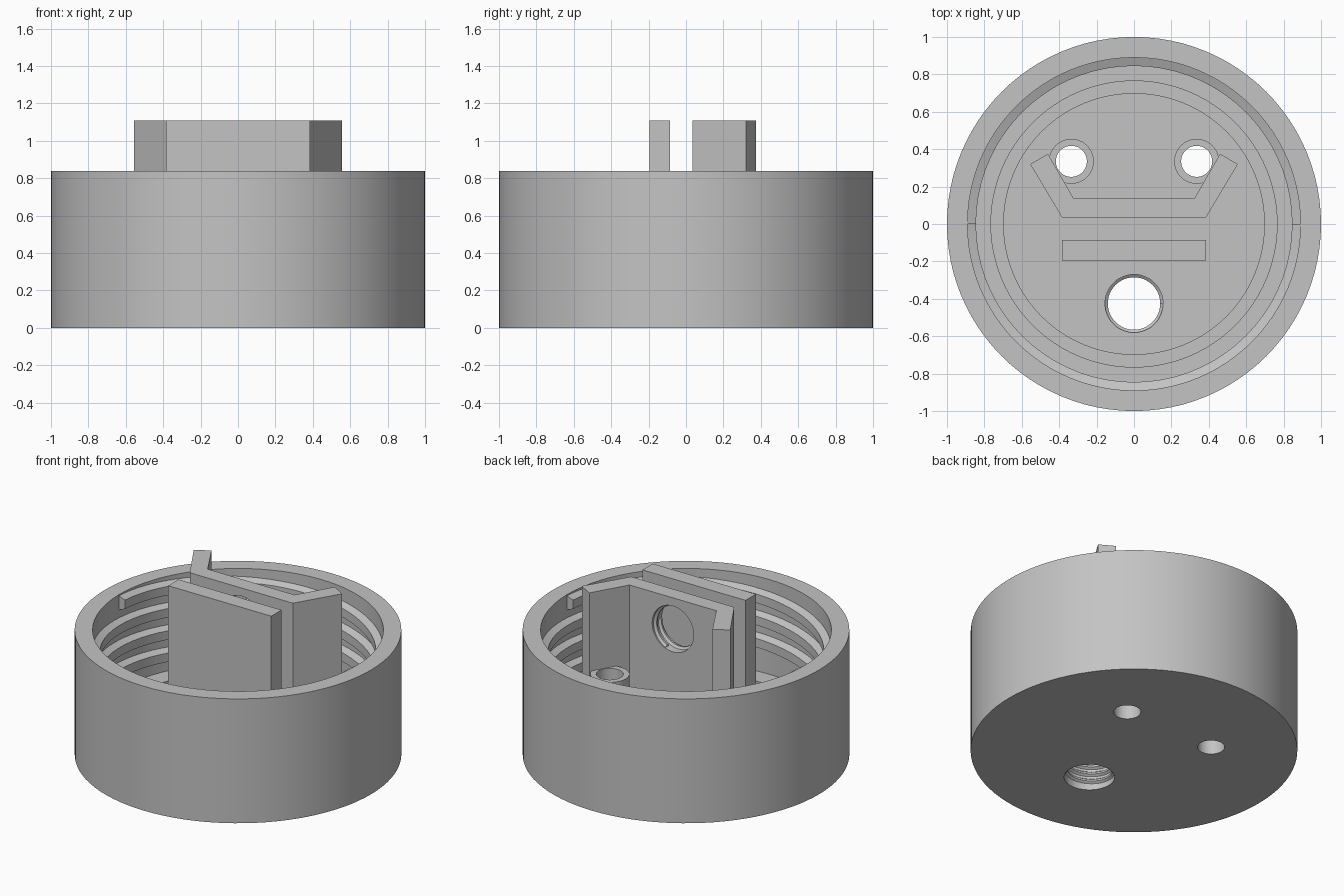
import bpy, bmesh, math
from mathutils import Matrix, Vector

cube = bpy.data.objects.get("Cube")
if cube:
    bpy.data.objects.remove(cube, do_unlink=True)

grey = bpy.data.materials.new("plain_grey")
grey.use_nodes = True
GREY = (0.55, 0.55, 0.55, 1)
grey.diffuse_color = GREY
grey.node_tree.nodes["Principled BSDF"].inputs["Base Color"].default_value = GREY

RIM, FLOOR, TOP = 0.84, 0.2, 1.11
BORE = 0.89
POST_X, POST_Y, POST_HOLE = 0.335, 0.335, 0.083
PORT_R = 0.155
WALL_FRONT, WALL_BACK = 0.035, 0.14
PORT_Z = 0.9


def make(name, bm):
    bmesh.ops.recalc_face_normals(bm, faces=bm.faces)
    mesh = bpy.data.meshes.new(name)
    bm.to_mesh(mesh)
    bm.free()
    mesh.materials.append(grey)
    obj = bpy.data.objects.new(name, mesh)
    bpy.context.collection.objects.link(obj)
    return obj


def activate(obj):
    bpy.ops.object.select_all(action='DESELECT')
    obj.select_set(True)
    bpy.context.view_layer.objects.active = obj


def lathe(name, profile, steps=96):
    bm = bmesh.new()
    verts = [bm.verts.new((r, 0, z)) for r, z in profile]
    edges = [bm.edges.new(pair) for pair in zip(verts, verts[1:])]
    bmesh.ops.spin(bm, geom=verts + edges, cent=(0, 0, 0), axis=(0, 0, 1),
                   angle=math.tau, steps=steps)
    bmesh.ops.remove_doubles(bm, verts=bm.verts, dist=1e-4)
    return make(name, bm)


def prism(name, outline, z0, z1):
    bm = bmesh.new()
    face = bm.faces.new([bm.verts.new((x, y, z0)) for x, y in outline])
    up = bmesh.ops.extrude_face_region(bm, geom=[face])
    moved = [v for v in up["geom"] if isinstance(v, bmesh.types.BMVert)]
    bmesh.ops.translate(bm, verts=moved, vec=(0, 0, z1 - z0))
    return make(name, bm)


def cylinder(name, radius, depth, matrix, segments=48):
    bm = bmesh.new()
    bmesh.ops.create_cone(bm, cap_ends=True, segments=segments, radius1=radius,
                          radius2=radius, depth=depth, matrix=matrix)
    return make(name, bm)


def drill(obj, radius, depth, matrix):
    cutter = cylinder("hole_cutter", radius, depth, matrix)
    cutter.hide_render = True
    mod = obj.modifiers.new("hole", 'BOOLEAN')
    mod.operation, mod.solver, mod.object = 'DIFFERENCE', 'EXACT', cutter
    activate(obj)
    bpy.ops.object.modifier_apply(modifier=mod.name)
    bpy.data.objects.remove(cutter, do_unlink=True)


def thread(name, root, crest, half_root, half_crest, lead, turns, z_top,
           start=0.0, matrix=Matrix(), per_turn=72):
    """Trapezoid ridge descending clockwise from its top end."""
    section = [(root, half_root), (crest, half_crest),
               (crest, -half_crest), (root, -half_root)]
    bm = bmesh.new()
    rings = []
    count = int(turns * per_turn)
    for i in range(count + 1):
        t = i / per_turn
        a = start - t * math.tau
        rings.append([bm.verts.new((r * math.cos(a), r * math.sin(a), z_top - t * lead + h))
                      for r, h in section])
    for a, b in zip(rings, rings[1:]):
        for k in range(4):
            n = (k + 1) % 4
            bm.faces.new((a[k], a[n], b[n], b[k]))
    bm.faces.new(rings[0])
    bm.faces.new(rings[-1])
    bm.transform(matrix)
    return make(name, bm)


def at(x, y, z):
    return Matrix.Translation(Vector((x, y, z)))


# Cup with a sealing groove in its floor
cup = lathe("cup", [(0, 0), (1, 0), (1, RIM), (BORE, RIM), (BORE, FLOOR),
                    (0.765, FLOOR), (0.765, 0.14), (0.7, 0.14), (0.7, FLOOR), (0, FLOOR)])
parts = [cup]
drill(cup, PORT_R, 1, at(0, -0.425, 0))

# Two-start screw thread inside the cup
for name, start in (("left_thread", 0), ("right_thread", math.pi)):
    parts.append(thread(name, BORE + 0.01, 0.845, 0.052, 0.03, 0.3, 1.7, 0.785, start))

# Hollow posts over the screw holes
for name, side in (("left_post", 1), ("right_post", -1)):
    x = side * POST_X
    drill(cup, POST_HOLE, 1, at(x, POST_Y, 0))
    post = cylinder(name, 0.12, 0.39, at(x, POST_Y, 0.385))
    drill(post, POST_HOLE, 1, at(x, POST_Y, 0.4))
    parts.append(post)

# Wall with angled ends and a threaded opening
half = [(0.385, WALL_FRONT), (0.555, 0.32), (0.46, 0.375), (0.325, WALL_BACK)]
outline = half + [(-x, y) for x, y in reversed(half)]
wall = prism("angled_wall", outline, FLOOR - 0.01, TOP)
facing = Matrix.Rotation(math.radians(90), 4, 'X')
wall_mid = (WALL_FRONT + WALL_BACK) / 2
drill(wall, PORT_R, 0.4, at(0, wall_mid, PORT_Z) @ facing)
parts.append(wall)
parts.append(thread("wall_port_thread", PORT_R + 0.004, 0.14, 0.02, 0.006, 0.05, 1.2,
                    0.03, 0, at(0, wall_mid, PORT_Z) @ facing, 48))

# Threaded opening in the floor
parts.append(thread("floor_port_thread", PORT_R + 0.004, 0.14, 0.02, 0.006, 0.05, 3.1,
                    0.178, 0, at(0, -0.425, 0), 48))

# Straight plate in front of the wall
parts.append(prism("front_plate", [(-0.385, -0.195), (0.385, -0.195),
                                   (0.385, -0.085), (-0.385, -0.085)], FLOOR - 0.01, TOP))

for obj in parts:
    activate(obj)
    bpy.ops.object.shade_smooth_by_angle(angle=math.radians(25))
